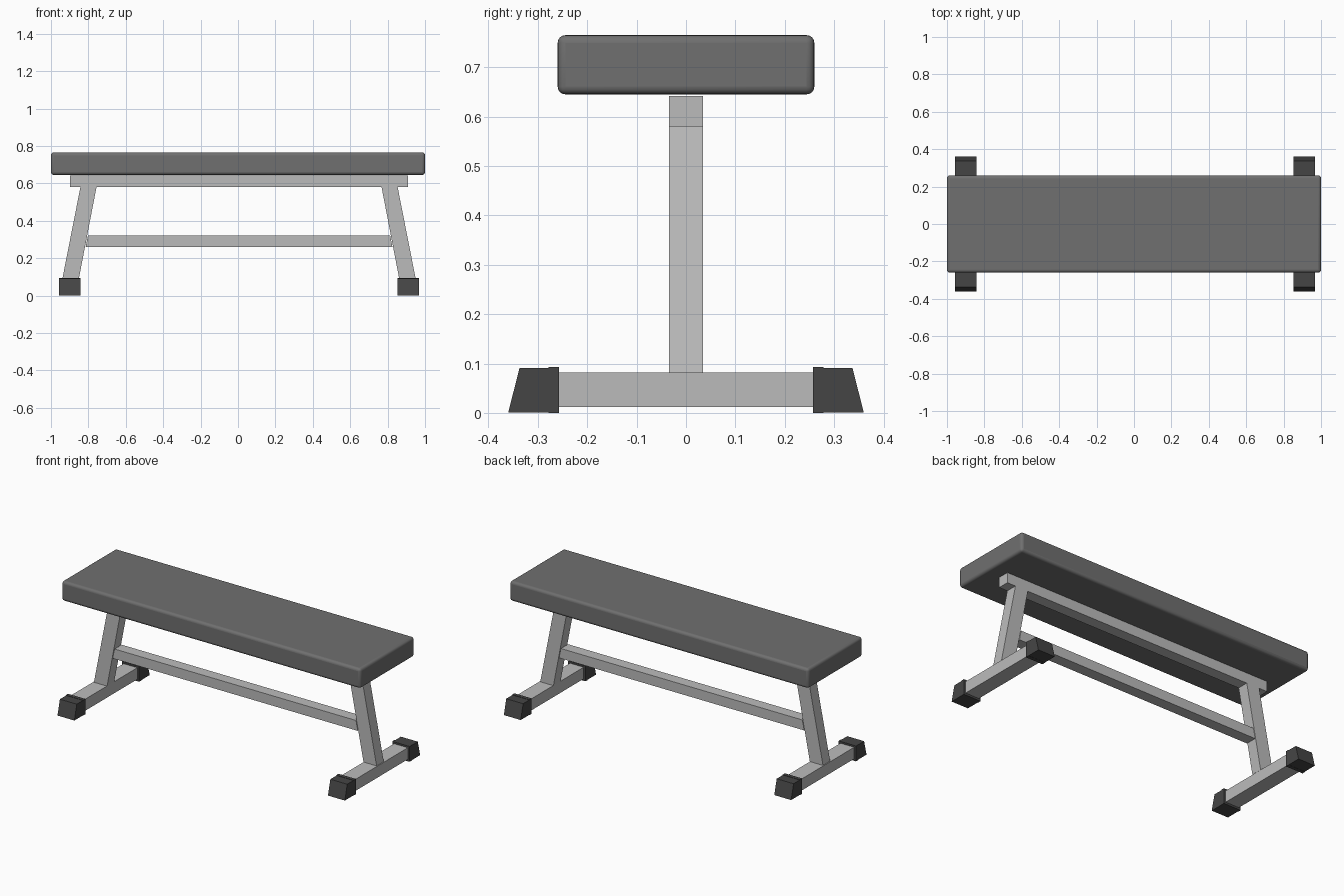
import bpy, bmesh

if "Cube" in bpy.data.objects:
    bpy.data.objects.remove(bpy.data.objects["Cube"])

CX = 0.0055  # frame sits a hair off centre under the pad


def prism(name, profile, axis, lo, hi, color=None):
    """Extrude a 2D profile: axis 'y' takes (x, z) points, axis 'x' takes (y, z) points."""
    bm = bmesh.new()
    put = (lambda p, t: (p[0], t, p[1])) if axis == 'y' else (lambda p, t: (t, p[0], p[1]))
    a = [bm.verts.new(put(p, lo)) for p in profile]
    b = [bm.verts.new(put(p, hi)) for p in profile]
    bm.faces.new(a)
    bm.faces.new(b)
    n = len(a)
    for i in range(n):
        j = (i + 1) % n
        bm.faces.new((a[i], a[j], b[j], b[i]))
    bmesh.ops.recalc_face_normals(bm, faces=bm.faces)
    me = bpy.data.meshes.new(name)
    bm.to_mesh(me)
    bm.free()
    ob = bpy.data.objects.new(name, me)
    bpy.context.collection.objects.link(ob)
    if color:
        me.materials.append(color)
    return ob


def rect(u0, u1, z0, z1):
    return [(u0, z0), (u1, z0), (u1, z1), (u0, z1)]


def material(name, v):
    m = bpy.data.materials.new(name)
    m.diffuse_color = (v, v, v, 1)
    m.use_nodes = True
    m.node_tree.nodes["Principled BSDF"].inputs["Base Color"].default_value = m.diffuse_color
    return m


steel = material("steel", 0.5)
vinyl = material("vinyl", 0.16)
rubber = material("rubber", 0.06)

# Padded seat with softly rounded edges
seat = prism("seat_pad", rect(-1, 1, 0.645, 0.765), 'y', -0.26, 0.26, vinyl)
bev = seat.modifiers.new("rounded_edges", 'BEVEL')
bev.width = 0.016
bev.segments = 4
bpy.context.view_layer.objects.active = seat
seat.select_set(True)
bpy.ops.object.shade_smooth_by_angle(angle=0.7)
seat.select_set(False)

# Long rails: seat support and lower stretcher
prism("top_rail", rect(CX - 0.904, CX + 0.904, 0.58, 0.642), 'y', -0.034, 0.034, steel)
stretch = [(CX - 0.82, 0.26), (CX + 0.82, 0.26), (CX + 0.808, 0.32), (CX - 0.808, 0.32)]
prism("stretcher", stretch, 'y', -0.034, 0.034, steel)

for side, s in (("left", -1), ("right", 1)):
    # Splayed upright
    leg = [(CX + s * x, z) for x, z in ((0.762, 0.58), (0.848, 0.58), (0.946, 0.082), (0.858, 0.082))]
    prism(side + "_leg", leg, 'y', -0.034, 0.034, steel)
    # Cross foot
    c = CX + s * 0.905
    prism(side + "_foot_bar", rect(-0.3, 0.3, 0.012, 0.082), 'x', c - 0.046, c + 0.046, steel)
    # Rubber end caps: sloped block plus a slim collar
    for end, e in (("front", -1), ("back", 1)):
        cap = [(e * y, z) for y, z in ((0.265, 0.001), (0.36, 0.001), (0.337, 0.091), (0.265, 0.091))]
        prism(f"{side}_{end}_cap", cap, 'x', c - 0.0565, c + 0.0565, rubber)
        collar = rect(e * 0.257, e * 0.278, 0, 0.093)
        prism(f"{side}_{end}_cap_collar", collar, 'x', c - 0.058, c + 0.058, rubber)
